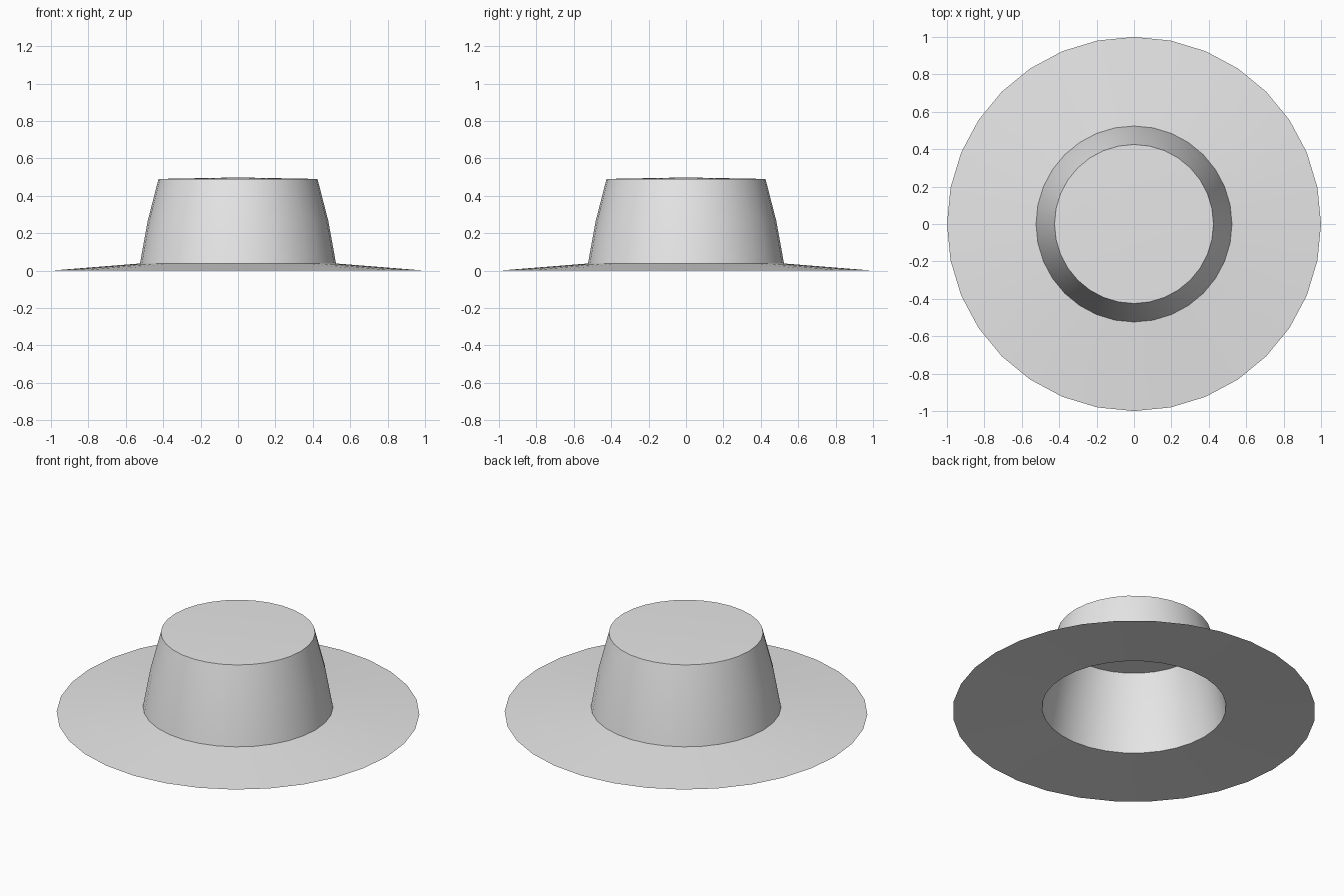
import bpy
import bmesh
from math import cos, sin, tau, radians

SIDES = 32

cube = bpy.data.objects.get("Cube")
if cube:
    bpy.data.objects.remove(cube, do_unlink=True)

felt = bpy.data.materials.new("light grey felt")
felt.use_nodes = True
GREY = (0.8, 0.8, 0.8, 1.0)
felt.diffuse_color = GREY
bsdf = next(n for n in felt.node_tree.nodes if n.type == "BSDF_PRINCIPLED")
bsdf.inputs["Base Color"].default_value = GREY


def lathe(name, profiles):
    """Turn each (radius, height) profile around z into one smooth object."""
    bm = bmesh.new()
    for profile in profiles:
        rings = [[bm.verts.new((r * cos(tau * i / SIDES), r * sin(tau * i / SIDES), z))
                  for i in range(SIDES)] for r, z in profile]
        for a, b in zip(rings, rings[1:]):
            for i in range(SIDES):
                j = (i + 1) % SIDES
                bm.faces.new((a[i], a[j], b[j], b[i]))
    # Close the centre points
    bmesh.ops.remove_doubles(bm, verts=bm.verts[:], dist=0.0001)
    mesh = bpy.data.meshes.new(name)
    bm.to_mesh(mesh)
    bm.free()
    mesh.materials.append(felt)
    obj = bpy.data.objects.new(name, mesh)
    bpy.context.collection.objects.link(obj)
    bpy.ops.object.select_all(action="DESELECT")
    obj.select_set(True)
    bpy.context.view_layer.objects.active = obj
    bpy.ops.object.shade_smooth_by_angle(angle=radians(30))
    return obj


# Shared joints between brim and crown
outer_joint = (0.524, 0.038)
inner_joint = (0.508, 0.026)

# Brim: gently sloping, thinning to a sharp outer edge
lathe("brim", [[inner_joint, (1.0, 0.0), outer_joint]])

# Crown: tapered hollow wall with a slightly raised top
crown_outside = [outer_joint, (0.483, 0.265), (0.425, 0.49), (0, 0.498)]
crown_inside = [(0, 0.486), (0.411, 0.478), (0.468, 0.26), inner_joint]
lathe("crown", [crown_outside, crown_inside])
